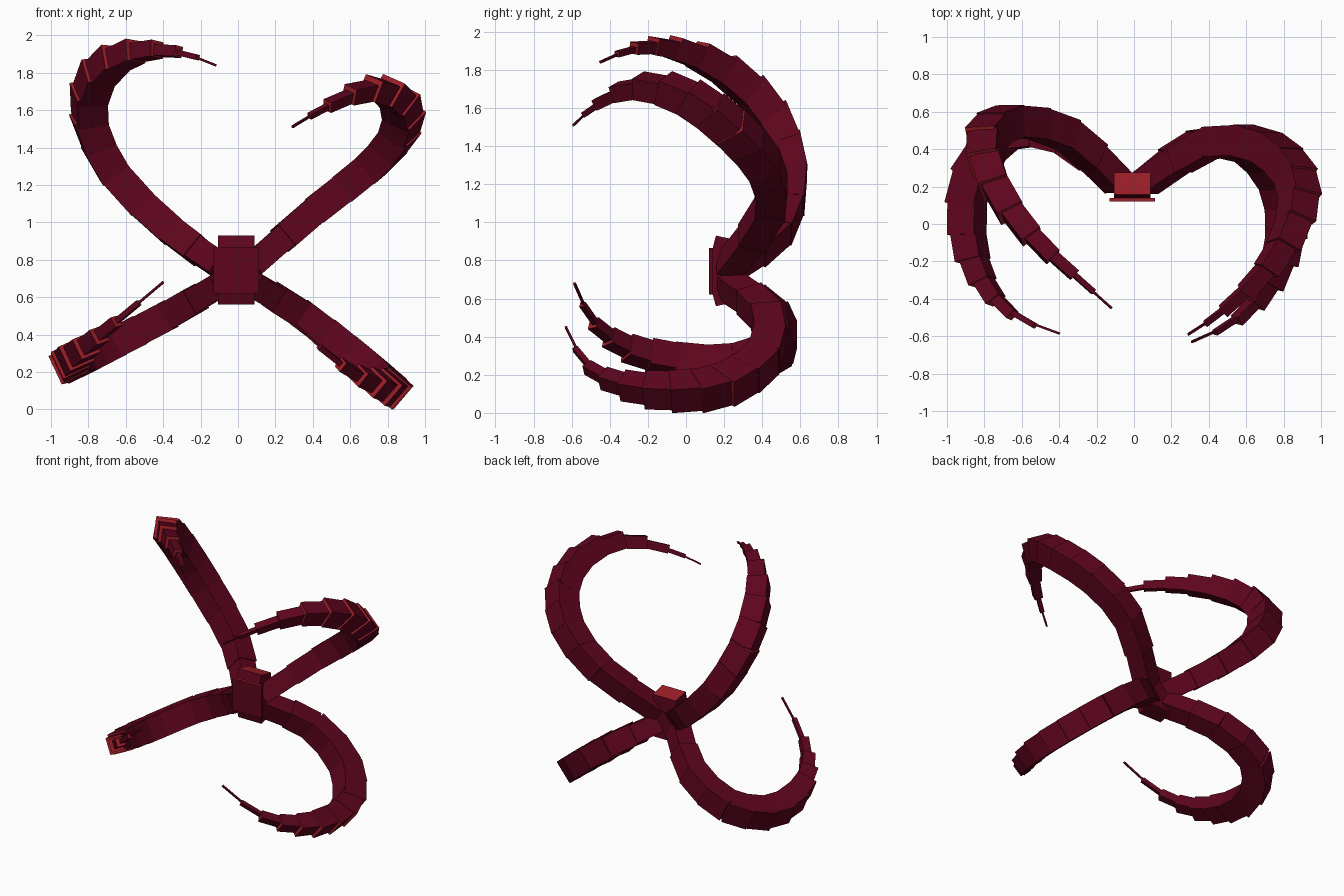
import bpy, bmesh
from mathutils import Vector

if "Cube" in bpy.data.objects:
    bpy.data.objects.remove(bpy.data.objects["Cube"])


def material(name, rgb):
    m = bpy.data.materials.new(name)
    m.diffuse_color = (*rgb, 1)
    m.use_nodes = True
    m.node_tree.nodes["Principled BSDF"].inputs["Base Color"].default_value = m.diffuse_color
    return m


MAROON = material("dark_maroon", (0.112, 0.0015, 0.0125))
RED = material("bright_red", (0.33, 0.013, 0.021))


def finish(bm, name):
    bmesh.ops.recalc_face_normals(bm, faces=bm.faces[:])
    me = bpy.data.meshes.new(name)
    bm.to_mesh(me)
    bm.free()
    me.materials.append(MAROON)
    me.materials.append(RED)
    ob = bpy.data.objects.new(name, me)
    bpy.context.collection.objects.link(ob)
    return ob


def hexahedron(bm, ring_a, ring_b):
    """Closed box between two four-cornered rings; returns its two end faces."""
    a = [bm.verts.new(p) for p in ring_a]
    b = [bm.verts.new(p) for p in ring_b]
    for i in range(4):
        j = (i + 1) % 4
        bm.faces.new((a[i], a[j], b[j], b[i]))
    return bm.faces.new(a[::-1]), bm.faces.new(b)


def halve(points):
    """Catmull-Rom curve with one extra point between each pair."""
    p = [Vector(q) for q in points]
    p = [2 * p[0] - p[1]] + p + [2 * p[-1] - p[-2]]
    out = []
    for i in range(1, len(p) - 2):
        out += [p[i], (9 * (p[i] + p[i + 1]) - p[i - 1] - p[i + 2]) / 16]
    return out + [p[-2]]


# Thickness of each segment from root to tip
WIDTHS = (.135, .15, .16, .167, .17, .17, .167, .16, .146, .12, .09, .06, .03, .012)
UPRIGHT = 3    # segment whose wide face looks straight ahead
STEPPED = 5    # first segment of the stepped outer half
LAG = 0.28     # how far a stepped segment still points along the one before it


def carry(side, t0, t1):
    """Carry a cross-section direction from one heading to the next without twist."""
    return t0.rotation_difference(t1) @ side


def arm(name, points):
    path = halve(points)
    raw = [(q - p).normalized() for p, q in zip(path, path[1:])]
    heads = [t if i < STEPPED or i == len(raw) - 1 else t.lerp(raw[i - 1], LAG).normalized()
             for i, t in enumerate(raw)]
    # Twist-free cross-section directions along the arm
    sides = [None] * len(heads)
    sides[UPRIGHT] = heads[UPRIGHT].cross(Vector((0, 1, 0))).normalized()
    for i in range(UPRIGHT + 1, len(heads)):
        sides[i] = carry(sides[i - 1], heads[i - 1], heads[i])
    for i in range(UPRIGHT - 1, -1, -1):
        sides[i] = carry(sides[i + 1], heads[i + 1], heads[i])
    bm = bmesh.new()
    for i, (t, side, w) in enumerate(zip(heads, sides, WIDTHS)):
        mid = (path[i] + path[i + 1]) / 2
        half = t * ((path[i + 1] - path[i]).length / 2 + w * 0.075)
        up = t.cross(side)
        ring = [(side * sx + up * sy) * w / 2
                for sx, sy in ((1, 1), (-1, 1), (-1, -1), (1, -1))]
        ends = hexahedron(bm, [mid - half + r for r in ring], [mid + half + r for r in ring])
        for f in ends:
            f.material_index = int(i >= STEPPED)  # red segment ends
    return finish(bm, name)


arm("upper_left_arm", [
    (-.09, .225, .765), (-.36, .48, .96), (-.66, .55, 1.26), (-.80, .44, 1.57),
    (-.74, .20, 1.80), (-.55, -.06, 1.91), (-.32, -.27, 1.91), (-.12, -.45, 1.84)])
arm("upper_right_arm", [
    (.07, .225, .765), (.42, .44, 1.07), (.71, .41, 1.30), (.87, .24, 1.49),
    (.86, .02, 1.65), (.71, -.24, 1.71), (.48, -.46, 1.62), (.29, -.59, 1.51)])
arm("lower_left_arm", [
    (-.09, .225, .67), (-.38, .46, .50), (-.69, .48, .34), (-.87, .25, .25),
    (-.89, -.05, .27), (-.81, -.30, .34), (-.65, -.48, .47), (-.40, -.585, .68)])
arm("lower_right_arm", [
    (.07, .225, .675), (.34, .42, .51), (.62, .41, .29), (.79, .20, .145),
    (.81, -.07, .115), (.72, -.32, .145), (.55, -.51, .24), (.31, -.63, .45)])


def mount(name, half_x, y0, z0, y1, z1):
    """Block between a front and a back rectangle, red on top."""
    def ring(y, z):
        return [(-.01 + sx * half_x, y, z[k])
                for sx, k in ((-1, 0), (1, 0), (1, 1), (-1, 1))]
    bm = bmesh.new()
    hexahedron(bm, ring(y0, z0), ring(y1, z1))
    ob = finish(bm, name)
    for f in ob.data.polygons:
        f.material_index = int(f.normal.z > 0.5)
    return ob


# Front plate, sloping collar and the tapering hub behind them
mount("front_plate", .122, .12, (.62, .865), .14, (.62, .865))
mount("collar", .097, .14, (.62, .865), .157, (.56, .93))
mount("hub", .097, .157, (.56, .93), .275, (.585, .905))
